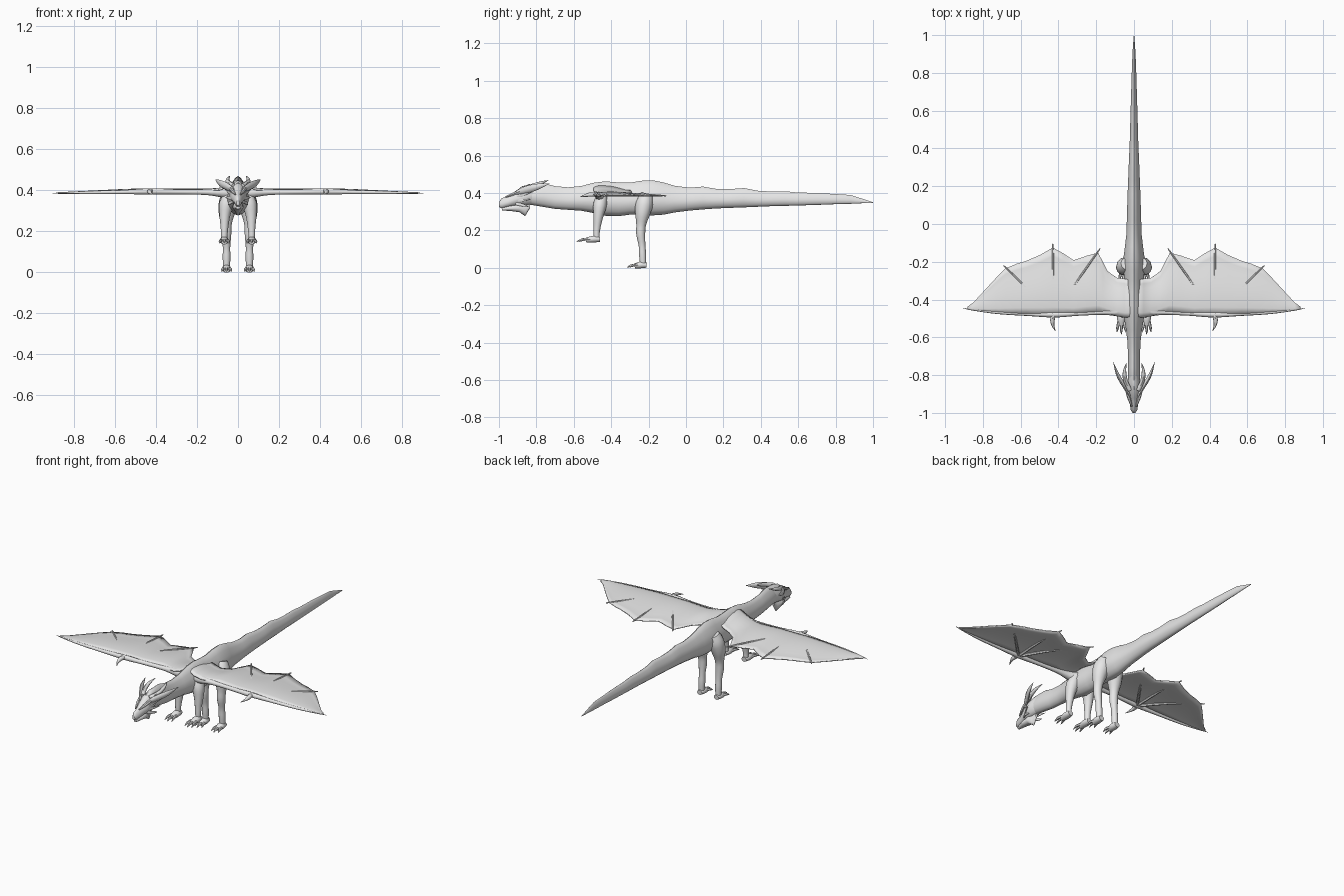
import bpy, bmesh, math
from mathutils import Vector

hide = bpy.data.materials.new("pale grey hide")
hide.diffuse_color = (0.8, 0.8, 0.8, 1)


def finish(name, bm, mirror=True, angle=45):
    bmesh.ops.recalc_face_normals(bm, faces=bm.faces)
    me = bpy.data.meshes.new(name)
    bm.to_mesh(me)
    bm.free()
    ob = bpy.data.objects.new(name, me)
    bpy.context.collection.objects.link(ob)
    me.materials.append(hide)
    if mirror:
        mod = ob.modifiers.new("Mirror", "MIRROR")
        mod.use_mirror_merge = False
    bpy.ops.object.select_all(action="DESELECT")
    ob.select_set(True)
    bpy.context.view_layer.objects.active = ob
    bpy.ops.object.shade_smooth_by_angle(angle=math.radians(angle))
    return ob


def loft(bm, rings):
    rows = [[bm.verts.new(p) for p in r] for r in rings]
    n = len(rows[0])
    for a, b in zip(rows, rows[1:]):
        for i in range(n):
            j = (i + 1) % n
            bm.faces.new((a[i], a[j], b[j], b[i]))
    bm.faces.new(rows[0])
    bm.faces.new(rows[-1])


def tube(bm, pts, sides=8, flat=1.0, steps=3):
    """Tapered limb through (x, y, z, radius) points; flat squashes one axis."""
    P = [Vector(p) for p in pts]
    fine = []
    for i in range(len(P) - 1):
        a, b, c, d = P[max(i - 1, 0)], P[i], P[i + 1], P[min(i + 2, len(P) - 1)]
        for k in range(steps):
            t = k / steps
            fine.append(0.5 * (2 * b + (c - a) * t + (2 * a - 5 * b + 4 * c - d) * t * t
                               + (3 * b - a - 3 * c + d) * t ** 3))
    fine.append(P[-1])
    rings = []
    for i, p in enumerate(fine):
        d = (fine[min(i + 1, len(fine) - 1)] - fine[max(i - 1, 0)]).to_3d().normalized()
        ref = Vector((1, 0, 0)) if abs(d.x) < 0.8 else Vector((0, 1, 0))
        u = (ref - d * ref.dot(d)).normalized()
        v = d.cross(u)
        r = max(p.w, 0.0008)
        rings.append([p.to_3d() + u * r * flat * math.cos(q) + v * r * math.sin(q)
                      for q in [2 * math.pi * k / sides for k in range(sides)]])
    loft(bm, rings)


def section(y, top, bot, w, n=16, ridge=0.5):
    """Teardrop cross-section with a sharp ridge on top."""
    mid = bot + 0.45 * (top - bot)
    ring = []
    for k in range(n):
        a = 2 * math.pi * k / n
        s, c = math.sin(a), math.cos(a)
        if s > 0:
            x = w * ((1 - ridge) * c + ridge * (1 - s) * (0 if abs(c) < 1e-6 else math.copysign(1, c)))
            ring.append((x, y, mid + (top - mid) * s))
        else:
            ring.append((w * c, y, mid + (mid - bot) * s))
    return ring


# body: neck, trunk and tail in one loft (y, top, bottom, half width)
body = [(-0.88, .435, .345, .026), (-0.82, .45, .335, .032), (-0.76, .452, .325, .033),
        (-0.70, .436, .315, .032), (-0.63, .43, .31, .034), (-0.56, .437, .305, .042),
        (-0.49, .455, .292, .054), (-0.43, .462, .278, .056), (-0.36, .456, .276, .052),
        (-0.30, .455, .284, .052), (-0.24, .465, .284, .056), (-0.18, .468, .28, .056),
        (-0.12, .456, .284, .048), (-0.06, .438, .296, .041), (0.02, .428, .306, .038),
        (0.09, .434, .312, .036), (0.16, .422, .317, .034), (0.23, .42, .32, .031),
        (0.31, .426, .323, .028), (0.38, .412, .326, .025), (0.45, .408, .329, .022),
        (0.53, .409, .331, .02), (0.60, .402, .333, .018), (0.70, .40, .336, .015),
        (0.80, .394, .34, .012), (0.88, .389, .342, .009), (0.94, .37, .345, .006),
        (1.0, .35, .346, .001)]
bm = bmesh.new()
loft(bm, [section(*r) for r in body])
finish("body", bm, False)

# head with a tapering snout, and lower jaw
bm = bmesh.new()
loft(bm, [section(*r, ridge=0.25) for r in
          [(-1.0, .352, .325, .008), (-0.985, .372, .318, .017), (-0.95, .384, .325, .023),
           (-0.92, .405, .33, .032), (-0.88, .432, .33, .042), (-0.84, .447, .335, .036),
           (-0.80, .45, .34, .025)]])
finish("head", bm, False)
bm = bmesh.new()
loft(bm, [section(*r, ridge=0.1) for r in
          [(-0.985, .322, .306, .010), (-0.94, .334, .304, .02), (-0.89, .345, .297, .027),
           (-0.86, .345, .276, .012), (-0.835, .35, .318, .008)]])
finish("jaw", bm, False)

# horns, cheek spikes and brows
bm = bmesh.new()
tube(bm, [(.022, -.91, .40, .010), (.05, -.86, .415, .019), (.085, -.80, .432, .017), (.11, -.73, .45, .001)], flat=.55)
tube(bm, [(.022, -.88, .42, .012), (.045, -.83, .435, .012), (.05, -.78, .452, .009), (.04, -.735, .468, .001)])
finish("horns", bm)
bm = bmesh.new()
for end in [(.066, -.82, .405), (.062, -.83, .365), (.045, -.84, .325)]:
    tube(bm, [(.025, -.91, .355 + (end[2] - .355) * .4, .009),
              (.045, -.87, .355 + (end[2] - .355) * .7, .008), (*end, .001)], 6, .5)
finish("cheek_spikes", bm)
bm = bmesh.new()
tube(bm, [(.012, -.965, .378, .004), (.027, -.92, .396, .009), (.04, -.88, .412, .006), (.05, -.845, .42, .001)], 6)
finish("brows", bm)


# legs with three clawed toes and a back claw
def leg(name, path, foot, length):
    bm = bmesh.new()
    tube(bm, path, 12)
    x, y, z = foot
    tube(bm, [(x, y + .025, z + .014, .014), (x, y - .01, z + .015, .019), (x, y - length * .5, z + .009, .013)], 10, 1.2)
    for s in (-1, 0, 1):
        reach = length - .012 * abs(s)
        tube(bm, [(x + s * .008, y - .01, z + .014, .009), (x + s * .018, y - reach * .6, z + .014, .008),
                  (x + s * .021, y - reach * .82, z + .009, .006), (x + s * .023, y - reach, z + .001, .001)], 6)
    finish(name, bm)


leg("front_leg", [(.036, -.45, .385, .03), (.055, -.46, .335, .036), (.064, -.468, .28, .027), (.066, -.475, .22, .019),
                  (.067, -.478, .18, .016), (.067, -.476, .152, .015)], (.067, -.485, .138), .10)
leg("hind_leg", [(.035, -.21, .39, .035), (.045, -.222, .345, .047), (.055, -.232, .29, .04), (.057, -.24, .23, .026),
                 (.057, -.242, .18, .024), (.056, -.235, .12, .018), (.056, -.232, .07, .019),
                 (.056, -.23, .018, .016)], (.056, -.235, 0), .08)

# wing membrane: stations (x, leading y, trailing y) with scalloped trailing edge
stations = [(.0, -.49, -.30), (.05, -.495, -.29), (.09, -.488, -.285), (.14, -.475, -.25), (.165, -.472, -.20),
            (.19, -.47, -.152), (.25, -.474, -.168), (.32, -.48, -.192), (.375, -.483, -.155), (.43, -.485, -.125),
            (.50, -.482, -.165), (.57, -.478, -.195), (.62, -.477, -.21), (.68, -.475, -.235), (.73, -.47, -.285),
            (.79, -.463, -.35), (.85, -.456, -.415), (.88, -.45, -.437)]
bm = bmesh.new()
N = 8
rows = []
for x, lead, trail in stations:
    fade = min(1, (.92 - x) / .4)
    root = max(0, 1 - x / .13)
    rows.append([bm.verts.new((x, lead + (trail - lead) * v / N,
                 .384 + .02 * fade * math.sin(math.pi * min(1, v / N + .12) ** .7) + .045 * root ** 2))
                 for v in range(N + 1)])
for a, b in zip(rows, rows[1:]):
    for i in range(N):
        bm.faces.new((a[i], a[i + 1], b[i + 1], b[i]))
wing = finish("wing_membrane", bm)
sol = wing.modifiers.new("Solidify", "SOLIDIFY")
sol.thickness, sol.offset = .006, 0

# wing arm, finger bones fanning out from the wrist, and wrist claw
bm = bmesh.new()
tube(bm, [(.02, -.45, .385, .035), (.08, -.465, .388, .024), (.16, -.467, .39, .014), (.30, -.474, .391, .012),
          (.42, -.48, .393, .015), (.56, -.477, .39, .010), (.72, -.469, .388, .008), (.85, -.455, .386, .004),
          (.905, -.445, .384, .001)])
finish("wing_arm", bm)
bm = bmesh.new()
for x, y in [(.18, -.13), (.43, -.105), (.69, -.22)]:
    mx, my = (.425 + x) / 2, (-.48 + y) / 2
    tube(bm, [(.425, -.48, .389, .008), (mx, my, .396, .006), (x + (mx - x) * .1, y + (my - y) * .1, .386, .004),
              (x, y, .384, .001)], 6)
finish("wing_fingers", bm)
bm = bmesh.new()
tube(bm, [(.425, -.475, .395, .013), (.432, -.51, .392, .012), (.428, -.54, .386, .007), (.415, -.568, .378, .001)])
finish("wing_claw", bm)
